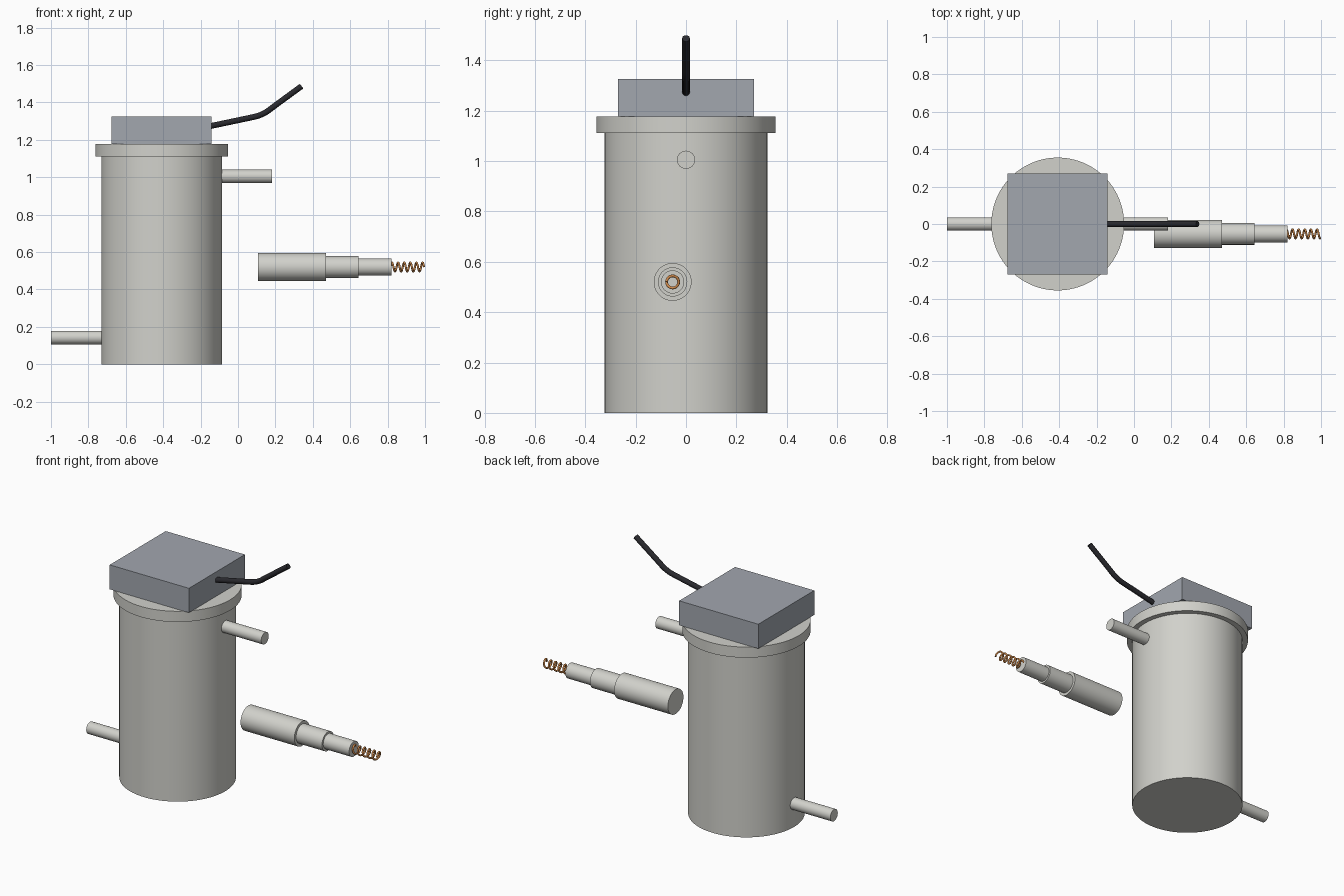
import bpy, math
from mathutils import Vector

if "Cube" in bpy.data.objects:
    bpy.data.objects.remove(bpy.data.objects["Cube"])


def material(name, color):
    m = bpy.data.materials.new(name)
    m.diffuse_color = (*color, 1)
    m.use_nodes = True
    m.node_tree.nodes["Principled BSDF"].inputs["Base Color"].default_value = m.diffuse_color
    return m


steel = material("pale_steel", (0.64, 0.64, 0.60))
grey = material("blue_grey", (0.36, 0.385, 0.43))
black = material("black_rubber", (0.022, 0.022, 0.027))
copper = material("copper", (0.62, 0.25, 0.07))


def finish(ob, name, mat):
    ob.name = name
    ob.data.materials.append(mat)
    return ob


def cylinder(name, start, end, radius, mat, sides=64):
    a, b = Vector(start), Vector(end)
    bpy.ops.mesh.primitive_cylinder_add(
        vertices=sides, radius=radius, depth=(b - a).length, location=(a + b) / 2,
        rotation=(b - a).to_track_quat('Z', 'Y').to_euler())
    bpy.ops.object.shade_smooth_by_angle(angle=math.radians(35))
    return finish(bpy.context.object, name, mat)


def tube(name, points, radius, mat, kind='POLY', sides=4):
    """Round wire along a path, with capped ends."""
    cu = bpy.data.curves.new(name, 'CURVE')
    cu.dimensions = '3D'
    cu.bevel_depth = radius
    cu.bevel_resolution = sides
    cu.use_fill_caps = True
    sp = cu.splines.new(kind)
    sp.points.add(len(points) - 1)
    for p, co in zip(sp.points, points):
        p.co = (*co, 1)
    sp.use_smooth = True
    if kind == 'NURBS':
        sp.order_u = 3
        sp.use_endpoint_u = True
        sp.resolution_u = 8
    ob = bpy.data.objects.new(name, cu)
    bpy.context.collection.objects.link(ob)
    bpy.ops.object.select_all(action='DESELECT')
    ob.select_set(True)
    bpy.context.view_layer.objects.active = ob
    bpy.ops.object.convert(target='MESH')
    ob = bpy.context.object
    bpy.ops.object.shade_smooth_by_angle(angle=math.radians(50))
    return finish(ob, name, mat)


# Tank and its lid flange
CX = -0.408
cylinder("tank", (CX, 0, 0), (CX, 0, 1.112), 0.323, steel, 96)
cylinder("lid_flange", (CX, 0, 1.112), (CX, 0, 1.177), 0.355, steel, 96)

# Inlet and outlet pipes
cylinder("lower_pipe", (-1.0, 0, 0.143), (CX - 0.31, 0, 0.143), 0.036, steel, 48)
cylinder("upper_pipe", (CX + 0.31, 0, 1.005), (0.182, 0, 1.005), 0.036, steel, 48)

# Control box on the lid
bpy.ops.mesh.primitive_cube_add(size=1, location=(-0.41, 0, 1.2515))
box = finish(bpy.context.object, "control_box", grey)
box.scale = (0.535, 0.54, 0.149)

# Bent cable leaving the box
tube("cable", [(-0.15, 0, 1.273), (0.04, 0, 1.313), (0.13, 0, 1.332),
               (0.20, 0, 1.385), (0.34, 0, 1.487)], 0.0155, black, 'NURBS', 6)

# Stepped probe beside the tank
PY, PZ = -0.053, 0.52
for name, x0, x1, r in (("probe_handle", 0.107, 0.47, 0.075),
                        ("probe_collar", 0.47, 0.645, 0.058),
                        ("probe_neck", 0.645, 0.82, 0.046)):
    cylinder(name, (x0, PY, PZ), (x1, PY, PZ), r, steel)

# Coiled spring at the probe tip
TURNS, STEPS, COIL_R = 5.5, 20, 0.024
count = int(TURNS * STEPS)
path = []
for i in range(count + 1):
    a = 2 * math.pi * i / STEPS
    path.append((0.815 + 0.18 * i / count,
                 PY + COIL_R * math.cos(a), PZ + COIL_R * math.sin(a)))
tube("spring", path, 0.0055, copper)
